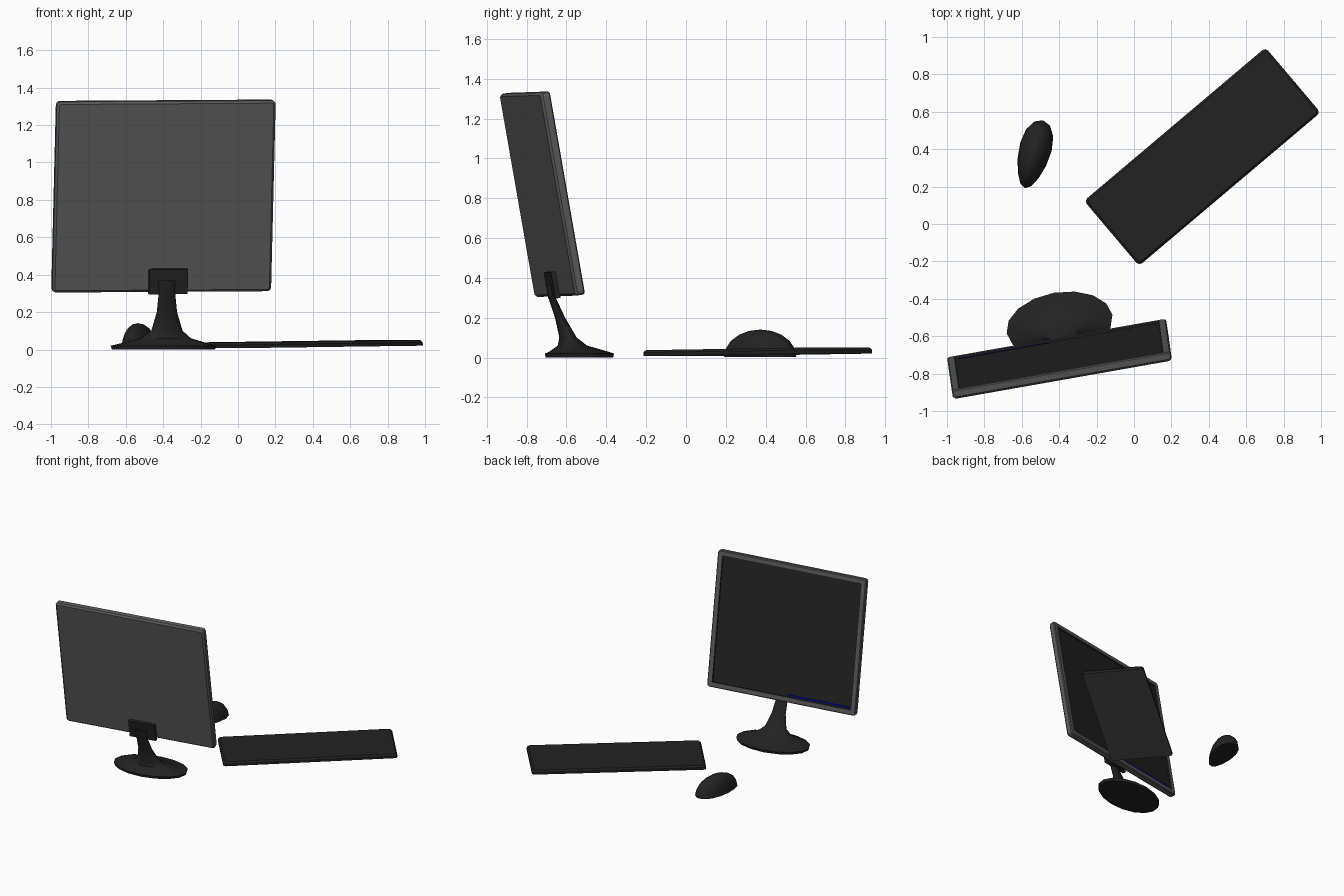
import bpy, bmesh
from math import radians, sin, cos, pi
from mathutils import Matrix, Euler, Vector

cube = bpy.data.objects.get("Cube")
if cube:
    bpy.data.objects.remove(cube, do_unlink=True)


def material(name, color):
    m = bpy.data.materials.new(name)
    m.use_nodes = True
    m.diffuse_color = (*color, 1)
    bsdf = m.node_tree.nodes["Principled BSDF"]
    bsdf.inputs["Base Color"].default_value = (*color, 1)
    bsdf.inputs["Roughness"].default_value = 0.7
    return m


grey = material("casing grey", (0.1, 0.1, 0.1))
black = material("plastic black", (0.016, 0.016, 0.016))
blue = material("screen blue", (0.0, 0.0, 0.2))


def make(name, bm, mats, matrix=Matrix(), smooth=30):
    """Turn a bmesh into a placed, shaded object."""
    bmesh.ops.recalc_face_normals(bm, faces=bm.faces)
    mesh = bpy.data.meshes.new(name)
    bm.to_mesh(mesh)
    bm.free()
    for m in mats:
        mesh.materials.append(m)
    ob = bpy.data.objects.new(name, mesh)
    bpy.context.collection.objects.link(ob)
    ob.matrix_world = matrix
    bpy.ops.object.select_all(action='DESELECT')
    ob.select_set(True)
    bpy.context.view_layer.objects.active = ob
    bpy.ops.object.shade_smooth_by_angle(angle=radians(smooth))
    return ob


def box(size, center=(0, 0, 0)):
    bm = bmesh.new()
    bmesh.ops.create_cube(bm, size=1)
    for v in bm.verts:
        v.co = Vector(a * s + c for a, s, c in zip(v.co, size, center))
    return bm


def place(location, x=0, y=0, z=0):
    turn = Euler((radians(x), radians(y), radians(z))).to_matrix().to_4x4()
    return Matrix.Translation(location) @ turn


def axis_edges(bm, axis):
    """Edges running along one axis."""
    return [e for e in bm.edges
            if abs((e.verts[0].co - e.verts[1].co).normalized()[axis]) > 0.99]


# Monitor casing: rounded corners, chamfered rear, recessed screen
monitor = place((-0.398, -0.722, 0.82), x=10, y=-0.35, z=10)
W, H, T = 1.188, 1.035, 0.05
bm = box((W, T, H))
bmesh.ops.bevel(bm, geom=axis_edges(bm, 1), offset=0.02, segments=2,
                profile=0.5, affect='EDGES')
back = min(bm.faces, key=lambda f: f.calc_center_median().y)
bmesh.ops.bevel(bm, geom=list(back.edges), offset=0.012, segments=1,
                affect='EDGES')
front = max(bm.faces, key=lambda f: f.calc_center_median().y)
bmesh.ops.bevel(bm, geom=list(front.edges), offset=0.006, segments=1,
                affect='EDGES')
front = max(bm.faces, key=lambda f: f.calc_center_median().y)
bmesh.ops.inset_region(bm, faces=[front], thickness=0.034)
walls = bmesh.ops.inset_region(bm, faces=[front], thickness=0.006, depth=-0.01)
for f in walls["faces"] + [front]:
    f.material_index = 1
make("monitor_casing", bm, [grey, black], monitor, 20)

# Thin lit bar along the lower edge of the screen
bm = box((0.5, 0.002, 0.012), (-0.29, T / 2 - 0.0095, -0.462))
make("screen_bar", bm, [blue], monitor)

# Bracket on the rear of the monitor
bm = box((0.21, 0.026, 0.135), (0.03, -T / 2 - 0.01, -0.457))
make("stand_bracket", bm, [black], monitor)

# Stand: oval foot flaring into a slim leaning neck
# each ring: x, y, z, half width, half depth
rings = [(-0.398, -0.535, 0.0, 0.28, 0.165),
         (-0.398, -0.535, 0.02, 0.287, 0.17),
         (-0.395, -0.54, 0.032, 0.24, 0.14),
         (-0.385, -0.57, 0.06, 0.135, 0.072),
         (-0.38, -0.592, 0.1, 0.085, 0.042),
         (-0.38, -0.632, 0.2, 0.055, 0.024),
         (-0.38, -0.672, 0.3, 0.045, 0.017),
         (-0.38, -0.69, 0.37, 0.045, 0.014)]
SIDES = 16
yaw = Matrix.Rotation(radians(10), 3, 'Z')
bm = bmesh.new()
loops = []
for x, y, z, hw, hd in rings:
    loops.append([bm.verts.new(Vector((x, y, z)) + yaw @ Vector(
        (hw * cos(2 * pi * i / SIDES), hd * sin(2 * pi * i / SIDES), 0)))
        for i in range(SIDES)])
for a, b in zip(loops, loops[1:]):
    for i in range(SIDES):
        j = (i + 1) % SIDES
        bm.faces.new((a[i], a[j], b[j], b[i]))
bm.faces.new(loops[0])
bm.faces.new(loops[-1])
make("stand", bm, [black], smooth=40)

# Keyboard: thin slab with chamfered top and a grey underside
bm = box((1.27, 0.455, 0.03))
bmesh.ops.bevel(bm, geom=axis_edges(bm, 2), offset=0.022, segments=2,
                profile=0.5, affect='EDGES')
top = max(bm.faces, key=lambda f: f.calc_center_median().z)
bmesh.ops.bevel(bm, geom=list(top.edges), offset=0.012, segments=1,
                affect='EDGES')
for f in bm.faces:
    f.normal_update()
    f.material_index = 1 if f.normal.z < -0.9 else 0
make("keyboard", bm, [black, grey], place((0.365, 0.36, 0.029), y=-0.6, z=40.2))

# Mouse: tapered dome with a flat base
bm = bmesh.new()
bmesh.ops.create_uvsphere(bm, u_segments=14, v_segments=10, radius=1)
bmesh.ops.bisect_plane(bm, geom=bm.verts[:] + bm.edges[:] + bm.faces[:],
                       plane_co=(0, 0, -0.01), plane_no=(0, 0, -1),
                       clear_outer=True)
bmesh.ops.holes_fill(bm, edges=[e for e in bm.edges if e.is_boundary])
for v in bm.verts:
    x, y, z = v.co
    v.co = (x * (0.085 + 0.018 * y), 0.188 * y, max(z, 0) * 0.137)
make("mouse", bm, [black], place((-0.535, 0.373, 0.004), z=-15), 45)
